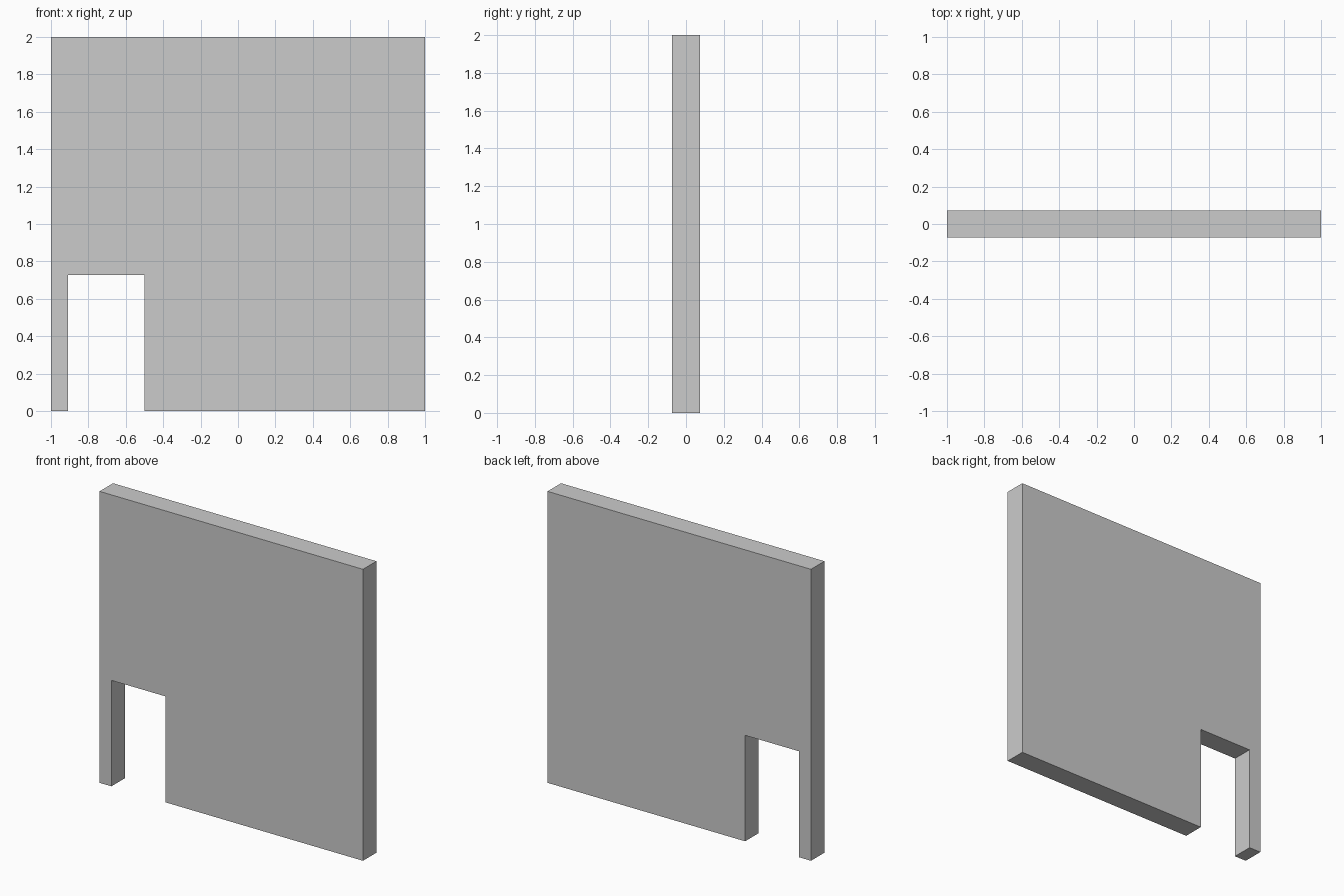
import bpy
import bmesh

if "Cube" in bpy.data.objects:
    bpy.data.objects.remove(bpy.data.objects["Cube"])

THICKNESS = 0.146
DOOR_LEFT, DOOR_RIGHT, DOOR_TOP = -0.91, -0.50, 0.727

# Wall outline in the front plane, with the doorway notched out of the bottom
outline = [
    (-1, 0), (DOOR_LEFT, 0), (DOOR_LEFT, DOOR_TOP), (DOOR_RIGHT, DOOR_TOP),
    (DOOR_RIGHT, 0), (1, 0), (1, 2), (-1, 2),
]

bm = bmesh.new()
front = bm.faces.new([bm.verts.new((x, -THICKNESS / 2, z)) for x, z in outline])

# Extrude the outline to the back of the wall
result = bmesh.ops.extrude_face_region(bm, geom=[front], use_keep_orig=True)
back_verts = [v for v in result["geom"] if isinstance(v, bmesh.types.BMVert)]
bmesh.ops.translate(bm, verts=back_verts, vec=(0, THICKNESS, 0))
bmesh.ops.recalc_face_normals(bm, faces=bm.faces)

mesh = bpy.data.meshes.new("wall_with_doorway")
bm.to_mesh(mesh)
bm.free()
wall = bpy.data.objects.new("wall_with_doorway", mesh)
bpy.context.collection.objects.link(wall)
